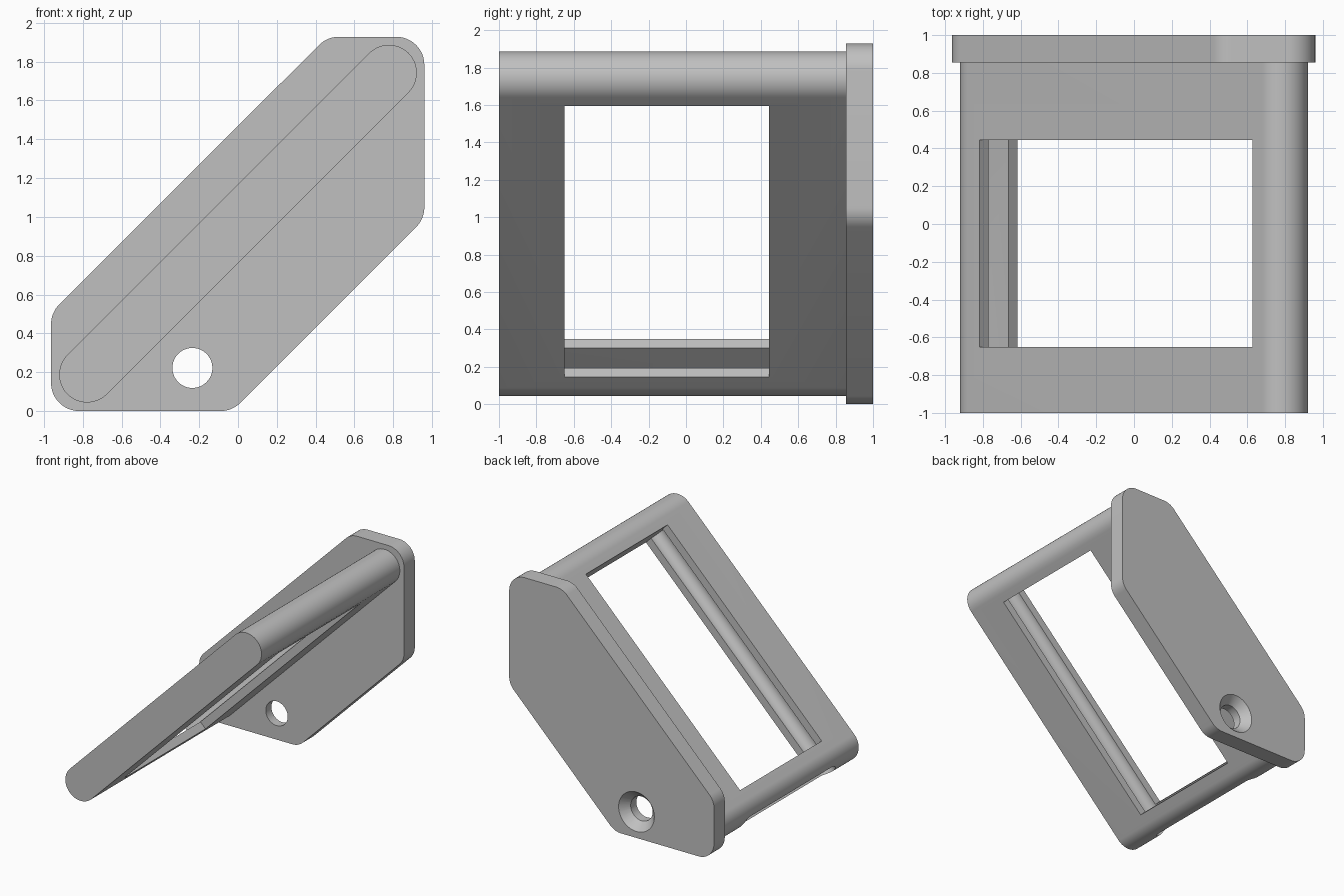
import bpy, bmesh
from math import sin, tan, pi, radians
from mathutils import Vector, Matrix

if "Cube" in bpy.data.objects:
    bpy.data.objects.remove(bpy.data.objects["Cube"])

GREY = (0.53, 0.53, 0.53, 1)
grey = bpy.data.materials.new("plain_grey")
grey.use_nodes = True
grey.diffuse_color = GREY
grey.node_tree.nodes["Principled BSDF"].inputs["Base Color"].default_value = GREY


def rounded(corners, r, steps=12):
    """Polygon outline with every corner rounded to radius r."""
    out = []
    pts = [Vector(c) for c in corners]
    for i, p in enumerate(pts):
        u = (pts[i - 1] - p).normalized()
        v = (pts[(i + 1) % len(pts)] - p).normalized()
        half = u.angle(v) / 2
        sweep = pi - 2 * half
        centre = p + (u + v).normalized() * r / sin(half)
        d0 = p + u * r / tan(half) - centre
        d1 = p + v * r / tan(half) - centre
        for k in range(steps + 1):
            t = k / steps
            out.append(centre + (d0 * sin((1 - t) * sweep) + d1 * sin(t * sweep)) / sin(sweep))
    return out


def rect(a0, a1, b0, b1):
    return [(a0, b0), (a1, b0), (a1, b1), (a0, b1)]


def finish(name, bm, matrix):
    bmesh.ops.recalc_face_normals(bm, faces=bm.faces)
    bm.transform(matrix)
    mesh = bpy.data.meshes.new(name)
    bm.to_mesh(mesh)
    bm.free()
    mesh.materials.append(grey)
    ob = bpy.data.objects.new(name, mesh)
    bpy.context.collection.objects.link(ob)
    return ob


def prism(name, outline, lo, hi, axis="y", matrix=Matrix()):
    """Extrude an (x, z) outline along y, or a (y, z) outline along x."""
    bm = bmesh.new()
    place = (lambda a, b: (a, lo, b)) if axis == "y" else (lambda a, b: (lo, a, b))
    vs = [bm.verts.new(place(*p)) for p in outline]
    bmesh.ops.remove_doubles(bm, verts=vs, dist=1e-4)
    face = bm.faces.new(list(bm.verts))
    ext = bmesh.ops.extrude_face_region(bm, geom=[face])["geom"]
    shift = Vector((0, hi - lo, 0)) if axis == "y" else Vector((hi - lo, 0, 0))
    bmesh.ops.translate(bm, verts=[g for g in ext if isinstance(g, bmesh.types.BMVert)], vec=shift)
    return finish(name, bm, matrix)


def cone(name, x, z, y0, y1, r0, r1):
    bm = bmesh.new()
    bmesh.ops.create_cone(bm, cap_ends=True, segments=48, radius1=r0, radius2=r1, depth=y1 - y0)
    turn = Matrix.Rotation(radians(-90), 4, "X")
    return finish(name, bm, Matrix.Translation((x, (y0 + y1) / 2, z)) @ turn)


def select(ob):
    bpy.ops.object.select_all(action="DESELECT")
    ob.select_set(True)
    bpy.context.view_layer.objects.active = ob


def cut(ob, cutter):
    mod = ob.modifiers.new("cut", "BOOLEAN")
    mod.operation, mod.solver, mod.object = "DIFFERENCE", "EXACT", cutter
    select(ob)
    bpy.ops.object.modifier_apply(modifier=mod.name)
    bpy.data.objects.remove(cutter)


# Sloped frame: a round-ended slab with a rectangular window
slope = Matrix.Translation((0, 0, 0.965)) @ Matrix.Rotation(radians(-45), 4, "Y")
R, L = 0.1435, 1.243
Y0, Y1 = -0.65, 0.445
frame = prism("sloped_frame", rounded(rect(-L, L, -R, R), R, 20), -1, 0.856, matrix=slope)
cut(frame, prism("window_cutter", rect(-1.015, 1.032, -0.3, 0.3), Y0, Y1, matrix=slope))

# Round-edged slide slot, entering at the low end and grooving the window sides
r = 0.076
slot = rounded(rect(Y0 - r, Y1 + r, -r, r), r)
cut(frame, prism("slot_cutter", slot, -1.5, 1.032, axis="x", matrix=slope))

# Back plate with rounded corners and a countersunk screw hole
corners = [(-0.963, 0), (-0.03, 0), (0.96, 0.99), (0.96, 1.928), (0.46, 1.928), (-0.963, 0.507)]
plate = prism("back_plate", rounded(corners, 0.145), 0.855, 1)
cut(plate, cone("hole_cutter", -0.235, 0.222, 0.8, 1.05, 0.103, 0.103))
cut(plate, cone("countersink_cutter", -0.235, 0.222, 0.93, 1.01, 0.1025, 0.177))

for ob in (frame, plate):
    select(ob)
    bpy.ops.object.shade_smooth_by_angle(angle=radians(30))
